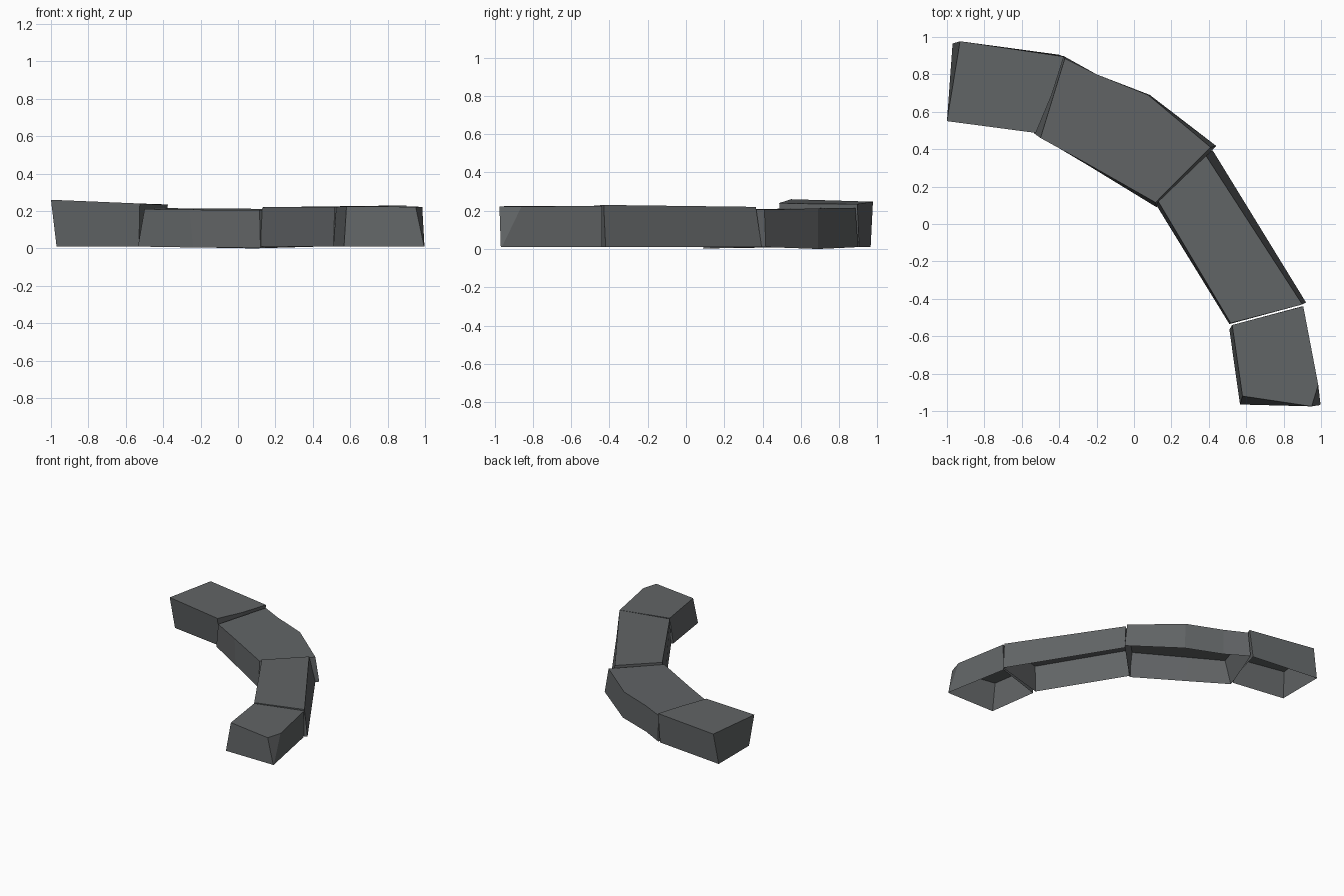
import bpy, bmesh

stone = bpy.data.materials.new("dark grey stone")
stone.diffuse_color = (0.12, 0.128, 0.132, 1)


def block(name, top, base):
    """Open-bottomed stone: top outline, and matching base outline (both counter-clockwise)."""
    bm = bmesh.new()
    t = [bm.verts.new(p) for p in top]
    b = [bm.verts.new(p) for p in base]
    bm.faces.new(t)
    n = len(t)
    for i in range(n):
        j = (i + 1) % n
        bm.faces.new((b[i], b[j], t[j], t[i]))
    me = bpy.data.meshes.new(name)
    bm.to_mesh(me)
    bm.free()
    me.materials.append(stone)
    ob = bpy.data.objects.new(name, me)
    bpy.context.collection.objects.link(ob)
    return ob


# back left end stone, slightly taller and overhanging its neighbour
block("back_end_stone",
      [(-1, .55, .26), (-.525, .487, .24), (-.44, .69, .235), (-.375, .895, .235), (-.93, .977, .247)],
      [(-.97, .575, .01), (-.53, .51, .01), (-.46, .69, .01), (-.40, .905, .01), (-.97, .965, .01)])

# bent middle stone
block("bent_stone",
      [(-.50, .46, .21), (-.26, .328, .207), (.115, .115, .205), (.41, .41, .205),
       (.075, .69, .212), (-.20, .80, .214), (-.37, .885, .215)],
      [(-.535, .485, .01), (-.24, .31, .005), (.12, .09, .003), (.44, .417, .01),
       (.085, .69, 0), (-.20, .80, .005), (-.38, .90, .01)])

# long straight stone
block("long_stone",
      [(.13, .12, .22), (.517, -.53, .222), (.90, -.43, .23), (.385, .365, .22)],
      [(.12, .10, .01), (.51, -.535, .01), (.92, -.42, .01), (.42, .395, .01)])

# front right end stone with a clipped corner
block("front_end_stone",
      [(.525, -.54, .222), (.58, -.92, .225), (.95, -.975, .222), (.985, -.86, .222), (.905, -.44, .225)],
      [(.51, -.565, .01), (.567, -.965, .01), (.995, -.968, .01), (.997, -.962, .01), (.90, -.44, .01)])
